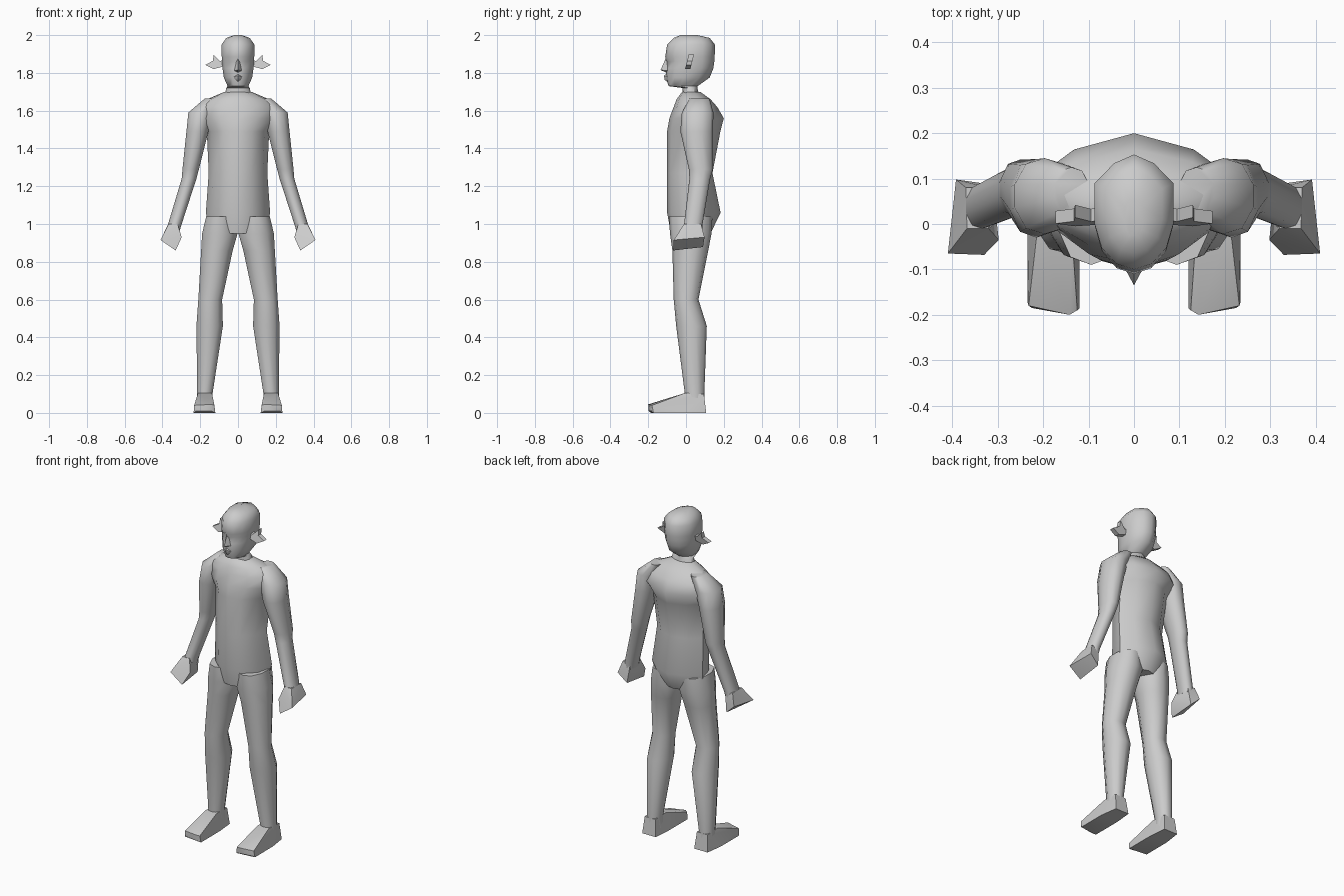
import bpy, bmesh, math

# Half outlines of a cross-section (u sideways, v front to back), mirrored to a full ring
TORSO = [(0, -1), (.45, -.85), (.85, -.4), (1, .3), (.6, .75), (0, 1)]
HEAD = [(0, -1), (.45, -.9), (.82, -.62), (1, -.2), (1, .5), (.5, .85), (0, 1)]
LIMB = [(0, -1), (.62, -.85), (1, -.3), (1, .3), (.62, .85), (0, 1)]


def finish(name, bm, mirror=False, angle=55):
    bmesh.ops.recalc_face_normals(bm, faces=bm.faces)
    me = bpy.data.meshes.new(name)
    bm.to_mesh(me)
    bm.free()
    ob = bpy.data.objects.new(name, me)
    bpy.context.collection.objects.link(ob)
    bpy.ops.object.select_all(action='DESELECT')
    ob.select_set(True)
    bpy.context.view_layer.objects.active = ob
    if mirror:
        m = ob.modifiers.new("mirror", 'MIRROR')
        m.use_clip = False
        m.use_mirror_merge = False
        bpy.ops.object.modifier_apply(modifier=m.name)
    bpy.ops.object.shade_smooth_by_angle(angle=math.radians(angle))
    return ob


def loft(rings, half):
    """Skin a stack of rings, each (z, x0, x1, y_front, y_back)."""
    outline = half + [(-u, v) for u, v in half[-2:0:-1]]
    bm = bmesh.new()
    loops = []
    for z, x0, x1, y0, y1 in rings:
        cx, cy, rx, ry = (x0 + x1) / 2, (y0 + y1) / 2, (x1 - x0) / 2, (y1 - y0) / 2
        loops.append([bm.verts.new((cx + u * rx, cy + v * ry, z)) for u, v in outline])
    n = len(outline)
    for a, b in zip(loops, loops[1:]):
        for i in range(n):
            j = (i + 1) % n
            bm.faces.new((a[i], a[j], b[j], b[i]))
    bm.faces.new(loops[0])
    bm.faces.new(loops[-1])
    return bm, loops


def hull(name, points, mirror=False, angle=40):
    bm = bmesh.new()
    for p in points:
        bm.verts.new(p)
    bmesh.ops.convex_hull(bm, input=bm.verts)
    return finish(name, bm, mirror, angle)


def centred(rings):
    return [(z, -w, w, y0, y1) for z, w, y0, y1 in rings]


# Torso
bm, _ = loft(centred([
    (.95, .150, -.080, .130), (1.06, .170, -.100, .183), (1.27, .155, -.100, .140),
    (1.49, .165, -.100, .182), (1.56, .220, -.088, .200), (1.62, .215, -.065, .165),
    (1.66, .165, -.050, .130), (1.70, .070, -.020, .075)]), TORSO)
finish("torso", bm)

# Head and neck, with the eye sockets pushed in
bm, loops = loft(centred([
    (1.68, .070, -.020, .070), (1.72, .062, -.018, .060), (1.73, .055, -.092, .062),
    (1.775, .075, -.106, .125), (1.825, .082, -.104, .145), (1.86, .085, -.106, .150),
    (1.885, .086, -.110, .152), (1.95, .087, -.100, .153), (1.985, .062, -.065, .125),
    (2.00, .020, -.030, .060)]), HEAD)
for i in (1, len(loops[5]) - 1):
    loops[5][i].co.y += .018
finish("head", bm)

# Nose and lips
hull("nose", [(0, -.108, 1.875), (0, -.135, 1.815), (.02, -.098, 1.812), (-.02, -.098, 1.812),
              (.009, -.1, 1.86), (-.009, -.1, 1.86), (0, -.1, 1.80)])
hull("lips", [(.03, -.092, 1.776), (-.03, -.092, 1.776), (0, -.116, 1.786),
              (0, -.114, 1.764), (0, -.098, 1.752), (0, -.1, 1.797)])

# Spiked ears, leaning back towards the top
bm = bmesh.new()
ear = [(.075, 1.870), (.095, 1.862), (.130, 1.897), (.132, 1.864),
       (.173, 1.843), (.130, 1.820), (.075, 1.835)]
face = bm.faces.new([bm.verts.new((x, -.005 + (z - 1.82) * .25, z)) for x, z in ear])
ext = bmesh.ops.extrude_face_region(bm, geom=[face])
for v in ext["geom"]:
    if isinstance(v, bmesh.types.BMVert):
        v.co.y += .028
finish("ears", bm, True, 40)

# Arms
bm, _ = loft([
    (1.665, .10, .175, .020, .125), (1.59, .13, .263, -.022, .145),
    (1.49, .157, .273, -.030, .143), (1.29, .207, .294, .015, .142),
    (1.24, .220, .298, .018, .128), (1.00, .298, .370, -.010, .088),
    (.96, .310, .370, -.020, .085)], LIMB)
finish("arms", bm, True)

# Mitten hands
hull("hands", [(.32, -.01, 1.0), (.368, -.01, 1.0), (.32, .08, .99), (.37, .08, 1.0),
               (.41, -.065, .915), (.33, -.068, .86), (.392, .098, .93), (.335, .09, .878),
               (.298, -.035, .93), (.305, .03, .94)], True)

# Legs
bm, _ = loft([
    (1.04, .02, .168, -.090, .140), (.95, .002, .190, -.085, .135),
    (.86, .028, .195, -.072, .118), (.60, .084, .210, -.065, .066),
    (.46, .080, .220, -.052, .110), (.10, .135, .216, -.006, .097),
    (.04, .130, .220, -.006, .100)], LIMB)
finish("legs", bm, True)

# Wedge feet
hull("feet", [(.13, .107, 0), (.22, .107, 0), (.12, 0, 0), (.235, 0, 0),
              (.12, -.185, 0), (.235, -.172, 0), (.14, -.198, .01), (.225, -.185, .01),
              (.125, -.19, .04), (.142, -.2, .045), (.232, -.18, .04),
              (.138, -.006, .105), (.212, -.006, .105), (.14, .095, .1), (.212, .095, .1)], True)
